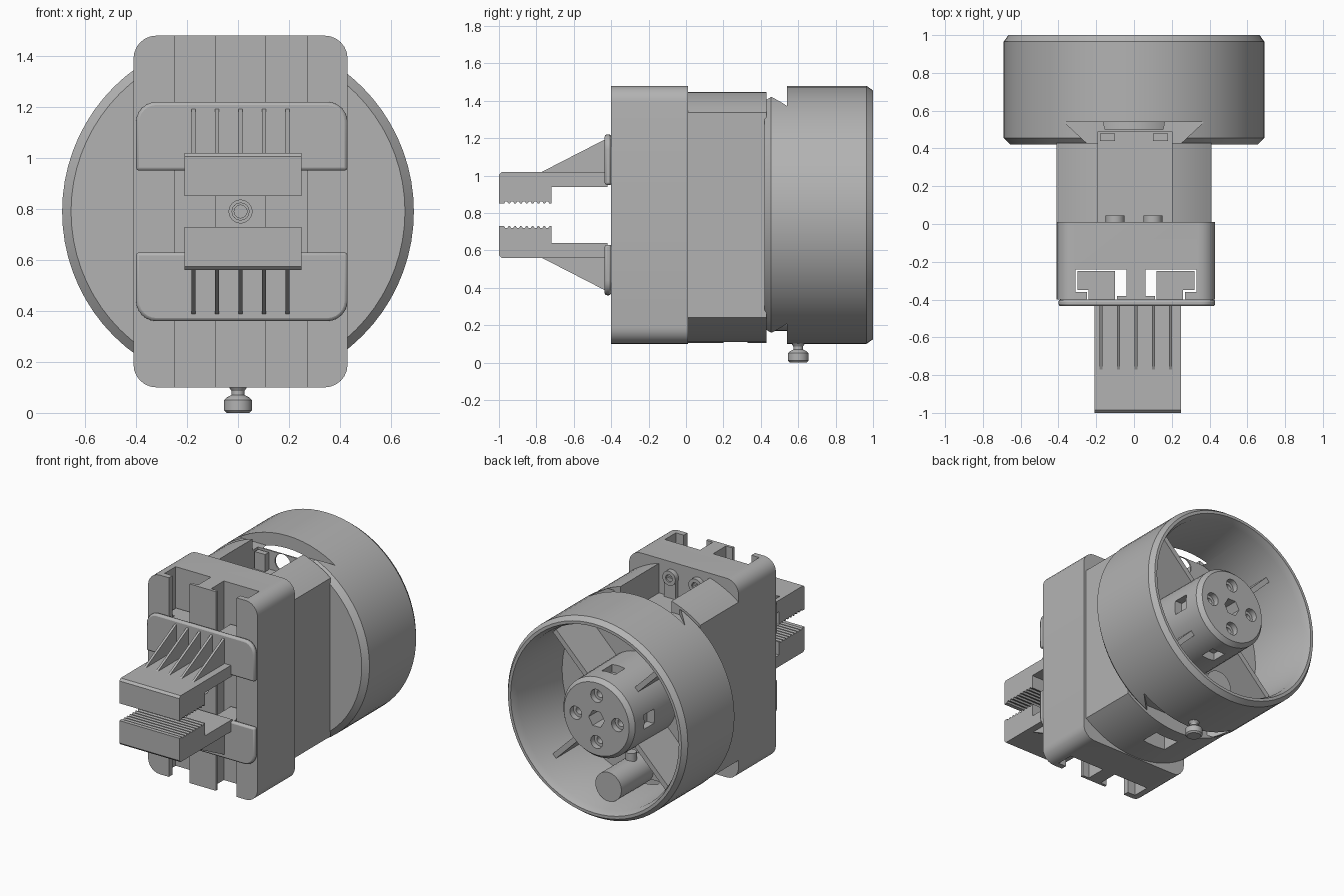
import bpy, bmesh, math
from mathutils import Vector

if "Cube" in bpy.data.objects:
    bpy.data.objects.remove(bpy.data.objects["Cube"])

grey = bpy.data.materials.new("plain_grey")
grey.use_nodes = True
COLOUR = (0.45, 0.45, 0.45, 1)
grey.diffuse_color = COLOUR
grey.node_tree.nodes["Principled BSDF"].inputs["Base Color"].default_value = COLOUR

CZ = 0.79   # height of the main axis
FX = 0.01   # centre of the rail block and jaws


def finish(name, bm):
    bmesh.ops.recalc_face_normals(bm, faces=bm.faces)
    mesh = bpy.data.meshes.new(name)
    bm.to_mesh(mesh)
    bm.free()
    mesh.materials.append(grey)
    ob = bpy.data.objects.new(name, mesh)
    bpy.context.collection.objects.link(ob)
    return ob


def activate(ob):
    bpy.ops.object.select_all(action='DESELECT')
    ob.select_set(True)
    bpy.context.view_layer.objects.active = ob


def prism(name, pts, axis, a, b):
    """Extrude a 2D outline along an axis, from a to b."""
    place = {'x': lambda p, t: (t, p[0], p[1]),
             'y': lambda p, t: (p[0], t, p[1]),
             'z': lambda p, t: (p[0], p[1], t)}[axis]
    bm = bmesh.new()
    face = bm.faces.new([bm.verts.new(place(p, a)) for p in pts])
    new = bmesh.ops.extrude_face_region(bm, geom=[face])['geom']
    shift = Vector(place((0, 0), b - a))
    bmesh.ops.translate(bm, vec=shift,
                        verts=[v for v in new if isinstance(v, bmesh.types.BMVert)])
    return finish(name, bm)


def box(name, x0, x1, y0, y1, z0, z1):
    return prism(name, [(x0, y0), (x1, y0), (x1, y1), (x0, y1)], 'z', z0, z1)


def lathe(name, profile, cx=0, cz=CZ, cy=0, axis='y', steps=64):
    """Turn (radius, distance) points round an axis."""
    bm = bmesh.new()
    if axis == 'y':
        vs = [bm.verts.new((cx + r, cy + d, cz)) for r, d in profile]
    else:
        vs = [bm.verts.new((cx + r, cy, cz + d)) for r, d in profile]
    edges = [bm.edges.new(pair) for pair in zip(vs, vs[1:])]
    bmesh.ops.spin(bm, geom=vs + edges, cent=(cx, cy, cz), angle=math.tau, steps=steps,
                   axis=(0, 1, 0) if axis == 'y' else (0, 0, 1))
    bmesh.ops.remove_doubles(bm, verts=bm.verts, dist=0.0001)
    return finish(name, bm)


def rod(name, r, y0, y1, cx=0, cz=CZ, steps=24):
    return lathe(name, [(0, y0), (r, y0), (r, y1), (0, y1)], cx, cz, steps=steps)


def boolean(ob, tools, operation='DIFFERENCE'):
    activate(ob)
    for tool in tools:
        mod = ob.modifiers.new("cut", 'BOOLEAN')
        mod.operation, mod.solver, mod.object = operation, 'EXACT', tool
        bpy.ops.object.modifier_apply(modifier=mod.name)
        bpy.data.objects.remove(tool)
    return ob


def smooth(ob):
    activate(ob)
    bpy.ops.object.shade_smooth_by_angle(angle=math.radians(30))


def rounded(x0, x1, z0, z1, r, low=True, high=True):
    """Rectangle with rounded lower and/or upper corners."""
    pts = []
    corners = [(x1, z1, -1, -1, high), (x0, z1, 1, -1, high),
               (x0, z0, 1, 1, low), (x1, z0, -1, 1, low)]
    for k, (x, z, sx, sz, on) in enumerate(corners):
        if not on:
            pts.append((x, z))
            continue
        for i in range(7):
            a = math.pi / 2 * (k + i / 6)
            pts.append((x + sx * r + r * math.cos(a), z + sz * r + r * math.sin(a)))
    return pts


# Rail block with two undercut slots and a central T rail
block = prism("rail_block", rounded(FX - 0.42, FX + 0.42, 0.1, 1.48, 0.09), 'y', -0.4, 0.01)
slot = [(0.1, -0.5), (0.26, -0.5), (0.26, -0.36), (0.32, -0.36),
        (0.32, -0.24), (0.05, -0.24), (0.05, -0.38), (0.1, -0.38)]
boolean(block, [prism("slot_cutter", [(FX + s * x, y) for x, y in slot], 'z', 0, 1.6)
                for s in (-1, 1)] + [rod("pilot_cutter", 0.045, -0.5, -0.3, FX)])
smooth(block)
smooth(lathe("pilot_screw", [(0, -0.37), (0.025, -0.37), (0.025, -0.395), (0.035, -0.395),
                             (0.035, -0.35), (0, -0.35)], FX, steps=24))

# Motor housing: round body with flat sides and a channel in the top
housing = rod("motor_housing", 0.685, 0, 0.43, steps=96)
boolean(housing, [box("side_limits", -0.41, 0.41, -0.1, 0.6, 0, 1.6)], 'INTERSECT')
boolean(housing, [box("channel_cutter", -0.19, 0.2, 0.01, 0.6, 1.24, 1.6),
                  box("window_cutter", -0.09, 0.09, 0.2, 0.33, 0, 0.25)])
smooth(housing)
for x in (-0.1, 0.1):
    smooth(lathe("mount_screw", [(0, 0.02), (0.025, 0.02), (0.025, 0.045), (0.05, 0.045),
                                 (0.05, 0), (0, 0)], x, 1.38, steps=24))
    box("mount_tab", x - 0.045, x + 0.045, 0, 0.035, 1.24, 1.38)
    box("motor_seam", x - 0.06, x + 0.06, 0.325, 0.333, 1.24, 1.247)
for x in (-0.14, 0.14):
    box("rear_clip", x - 0.04, x + 0.04, 0.44, 0.48, 1.24, 1.36)

# Cup-shaped coupling, open at the back
cup = lathe("coupling_cup", [(0, 0.42), (0.655, 0.42), (0.69, 0.455), (0.69, 0.965),
                             (0.665, 1), (0.645, 1), (0.625, 0.95), (0.6, 0.5), (0, 0.5)],
            steps=72)
notch = [(-0.22, 0.4), (0.22, 0.4), (0.37, 0.54), (-0.37, 0.54)]
boolean(cup, [prism("notch_cutter", notch, 'z', 1.37, 1.6),
              prism("notch_cutter", notch, 'z', 0, 0.21),
              box("channel_cutter", -0.19, 0.2, 0.4, 0.49, 1.24, 1.6),
              rod("port_cutter", 0.06, 0.3, 0.6, 0, 1.31)])
smooth(cup)

# Central hub with screw holes and side windows
hub = lathe("hub", [(0, 0.46), (0.28, 0.46), (0.275, 0.95), (0.25, 0.98), (0, 0.98)], steps=48)
cutters = [rod("bore_cutter", 0.06, 0.86, 1.1, steps=6)]
for k in range(4):
    a = k * math.pi / 2
    dx, dz = math.cos(a), math.sin(a)
    x, z = 0.16 * dx, CZ + 0.16 * dz
    cutters += [rod("head_cutter", 0.045, 0.94, 1.1, x, z),
                rod("hole_cutter", 0.025, 0.85, 1.1, x, z)]
    wx, wz = 0.27 * dx, CZ + 0.27 * dz
    cutters.append(box("window_cutter", wx - 0.05, wx + 0.05, 0.74, 0.85, wz - 0.05, wz + 0.05))
smooth(boolean(hub, cutters))

# Diagonal ribs between hub and cup
for k in range(4):
    a = math.pi / 4 + k * math.pi / 2
    u = Vector((math.cos(a), math.sin(a)))
    n = Vector((-u.y, u.x)) * 0.018
    c = Vector((0, CZ))
    prism("cup_rib", [c + u * 0.26 + n, c + u * 0.615 + n, c + u * 0.615 - n, c + u * 0.26 - n],
          'y', 0.48, 0.82)

# Locking boss with thumb screw
smooth(rod("locking_boss", 0.1, 0.47, 0.85, 0, 0.27, 32))
smooth(lathe("thumb_screw", [(0, 0), (0.045, 0), (0.055, 0.01), (0.055, 0.05), (0.045, 0.06),
                             (0.025, 0.07), (0.025, 0.085), (0.035, 0.1), (0.035, 0.42),
                             (0, 0.42)], 0, 0, 0.6, 'z', 24))

# Jaws, built once and mirrored about the main axis
TEETH = 8
for side, s in (("upper", 1), ("lower", -1)):
    def at(d):
        return CZ + s * d
    low, high = sorted((at(0.16), at(0.43)))
    plate = prism(side + "_jaw_plate",
                  rounded(FX - 0.41, FX + 0.42, low, high, 0.08, s < 0, s > 0), 'y', -0.435, -0.4)
    mod = plate.modifiers.new("soft_edge", 'BEVEL')
    mod.width, mod.segments = 0.012, 2
    smooth(plate)

    # Arm and toothed grip
    outline = [(-0.42, at(0.15)), (-0.72, at(0.15)), (-0.72, at(0.06))]
    step = 0.25 / TEETH
    for i in range(TEETH):
        y = -0.73 - i * step
        outline += [(y, at(0.06)), (y - 0.006, at(0.07)),
                    (y - 0.018, at(0.07)), (y - 0.024, at(0.06))]
    outline += [(-1, at(0.06)), (-1, at(0.215)), (-0.985, at(0.23)), (-0.42, at(0.23))]
    prism(side + "_jaw", outline, 'x', FX - 0.22, FX + 0.24)

    # Bracing ribs
    for i in range(5):
        x = FX + (i - 2) * 0.092
        prism(side + "_jaw_rib", [(-0.78, at(0.225)), (-0.42, at(0.225)), (-0.42, at(0.41))],
              'x', x - 0.008, x + 0.008)

    # Runners held in the slots
    for m in (-1, 1):
        runner = [(0.11, -0.41), (0.25, -0.41), (0.25, -0.35), (0.31, -0.35),
                  (0.31, -0.25), (0.11, -0.25)]
        prism(side + "_runner", [(FX + m * x, y) for x, y in runner], 'z', at(0.16), at(0.41))
